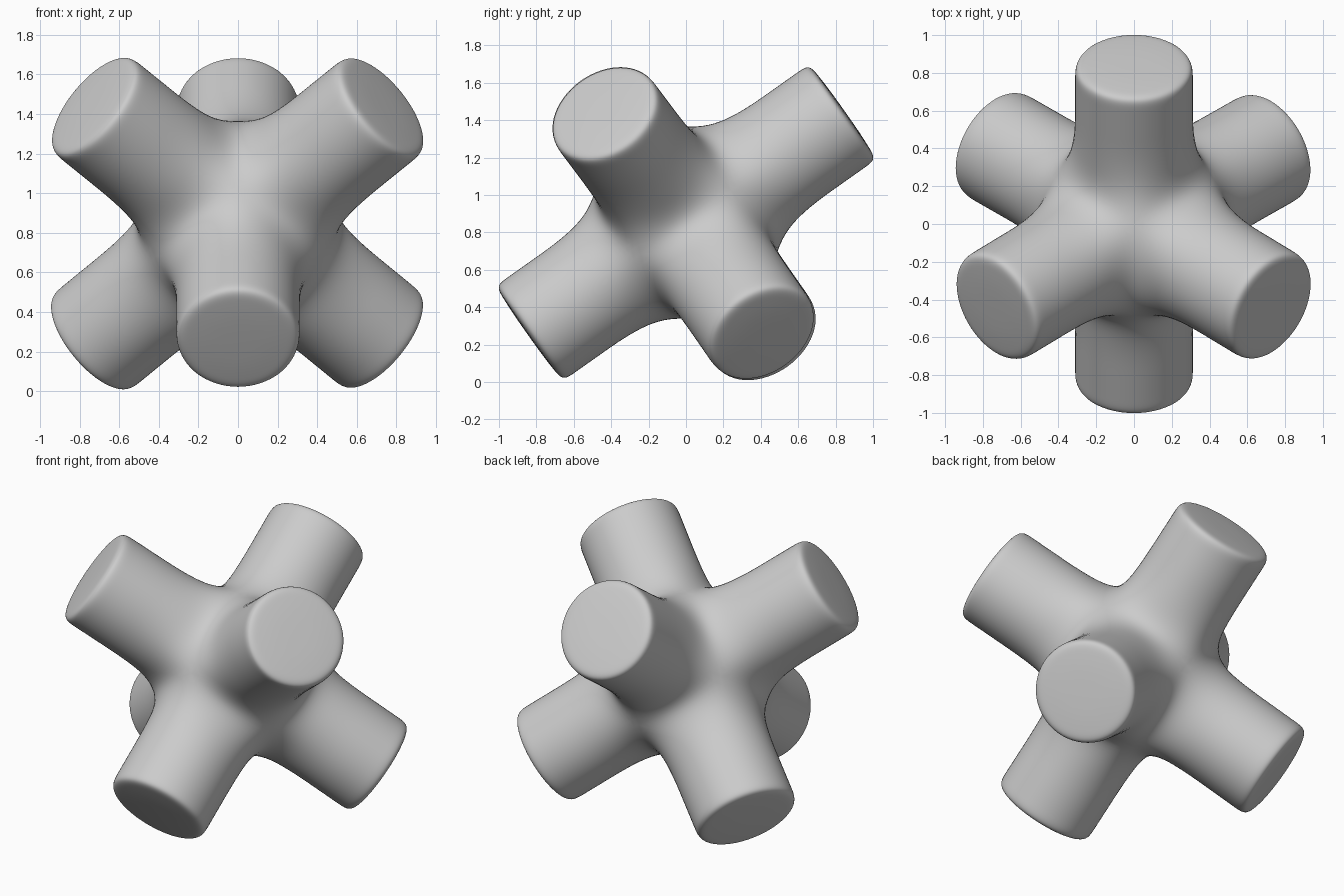
import bpy, bmesh, math
from mathutils import Vector, Matrix

if "Cube" in bpy.data.objects:
    bpy.data.objects.remove(bpy.data.objects["Cube"])

CENTRE = Vector((0, 0, 0.852))
R = 0.345            # cage radius of an arm (smooths to about 0.31)
EDGE, CORNER = 0.343, 0.302   # hub cage: edge midpoints and corners
# three perpendicular axes standing on a cube diagonal
s2, s3, s6 = math.sqrt(2), math.sqrt(3), math.sqrt(6)
AXES = Matrix(((0, -1 / s2, 1 / s2),
               (2 / s6, -1 / s6, -1 / s6),
               (1 / s3, 1 / s3, 1 / s3)))
# each arm: axis, sign, length, sideways lean of its tip
ARMS = [(0, 1, 1.025, (0, 0, 0)), (0, -1, 1.025, (0, 0, 0)),
        (1, 1, 1.04, (0, -0.019, -0.007)), (2, 1, 1.035, (0, -0.019, -0.007)),
        (1, -1, 1.033, (0, -0.009, 0)), (2, -1, 1.047, (0, -0.004, 0))]
SIGNS = [(1, 0), (1, 1), (0, 1), (-1, 1), (-1, 0), (-1, -1), (0, -1), (1, -1)]

bm = bmesh.new()
hub = {}


def place(p):
    return bm.verts.new(AXES @ Vector(p) + CENTRE)


def local(axis, along, u, v):
    p = [0, 0, 0]
    p[axis], p[(axis + 1) % 3], p[(axis + 2) % 3] = along, u, v
    return tuple(p)


def hub_ring(axis, sign):
    # hub points are shared between neighbouring arms
    ring = []
    for u, v in SIGNS:
        key = local(axis, sign, u, v)
        if key not in hub:
            size = CORNER if all(key) else EDGE
            hub[key] = place([size * k for k in key])
        ring.append(hub[key])
    return ring


def arm_ring(axis, along, radius):
    return [place(local(axis, along, radius * math.cos(k * math.pi / 4),
                        radius * math.sin(k * math.pi / 4))) for k in range(8)]


# six arms growing from the hub, each with a rounded, faintly domed end
for axis, sign, length, lean in ARMS:
    ring = hub_ring(axis, sign)
    for along, radius in ((0.55, R), (0.78, R), (length - 0.075, R), (length, R),
                          (length + 0.006, R - 0.08), (length + 0.012, R * 0.4)):
        nxt = arm_ring(axis, sign * along, radius)
        for v in nxt:
            v.co += Vector(lean) * along
        for k in range(8):
            j = (k + 1) % 8
            bm.faces.new((ring[k], ring[j], nxt[j], nxt[k]))
        ring = nxt
    bm.faces.new(ring)

bmesh.ops.recalc_face_normals(bm, faces=bm.faces)
for f in bm.faces:
    f.smooth = True
mesh = bpy.data.meshes.new("six_arm_joint")
bm.to_mesh(mesh)
bm.free()
joint = bpy.data.objects.new("six_arm_joint", mesh)
bpy.context.collection.objects.link(joint)
sub = joint.modifiers.new("smooth", 'SUBSURF')
sub.levels = sub.render_levels = 3
